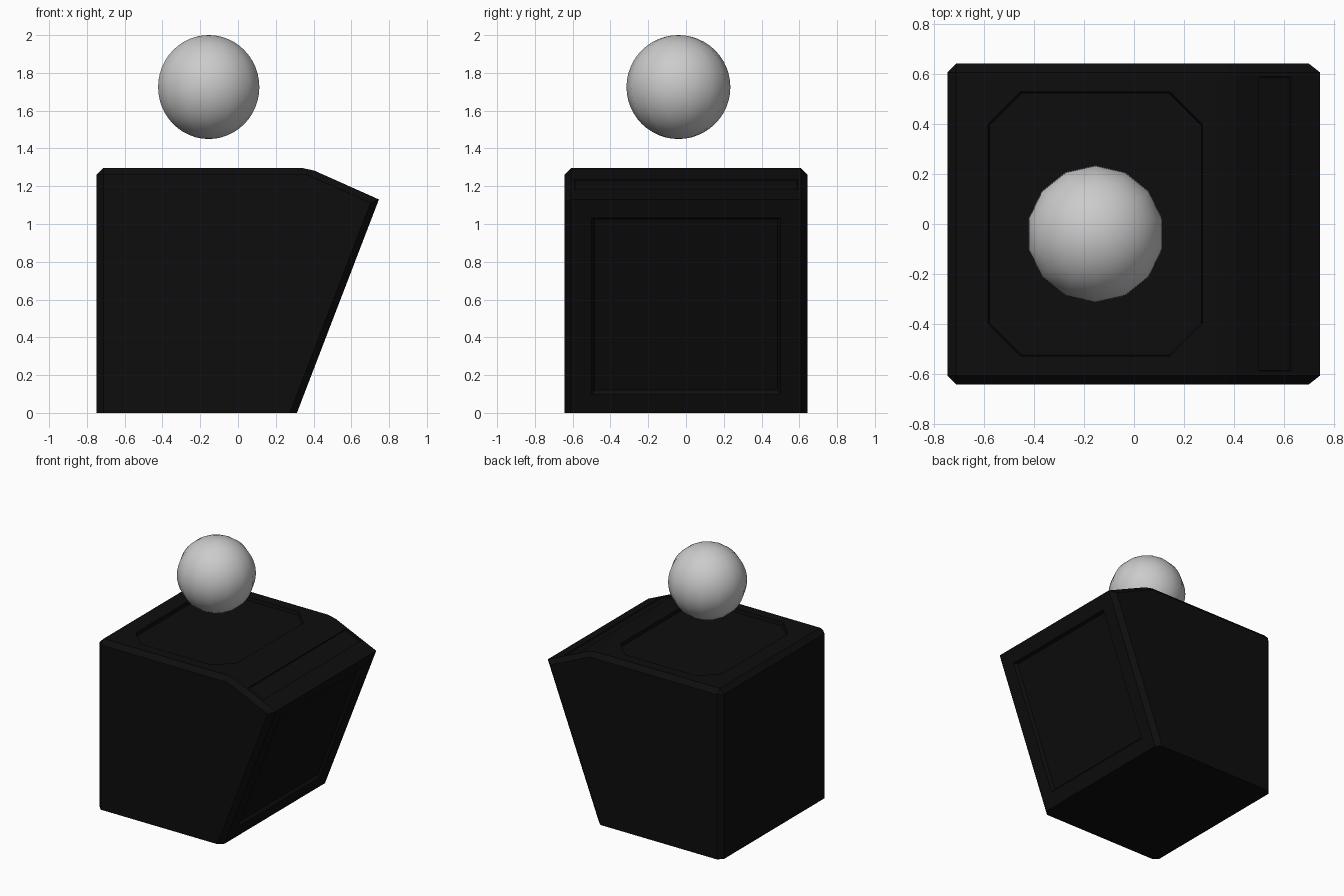
import bpy, bmesh
from mathutils import Vector

if "Cube" in bpy.data.objects:
    bpy.data.objects.remove(bpy.data.objects["Cube"])


def new_object(name, bm):
    bmesh.ops.recalc_face_normals(bm, faces=bm.faces)
    me = bpy.data.meshes.new(name)
    bm.to_mesh(me)
    bm.free()
    ob = bpy.data.objects.new(name, me)
    bpy.context.collection.objects.link(ob)
    return ob


def prism(bm, ring_a, ring_b):
    a = [bm.verts.new(p) for p in ring_a]
    b = [bm.verts.new(p) for p in ring_b]
    bm.faces.new(a)
    bm.faces.new(b[::-1])
    n = len(a)
    for i in range(n):
        bm.faces.new((a[i], b[i], b[(i + 1) % n], a[(i + 1) % n]))


black = bpy.data.materials.new("black")
black.diffuse_color = (0.004, 0.004, 0.004, 1)
black.use_nodes = True
black.node_tree.nodes["Principled BSDF"].inputs["Base Color"].default_value = black.diffuse_color

# Chamfered cabinet body; the base and the nose edge stay sharp
profile = [(-0.748, 0), (0.312, 0), (0.746, 1.13), (0.372, 1.297), (-0.748, 1.297)]
bm = bmesh.new()
prism(bm, [(x, -0.643, z) for x, z in profile], [(x, 0.643, z) for x, z in profile])
edges = []
for e in bm.edges:
    p, q = (v.co for v in e.verts)
    on_base = p.z < 1e-4 and q.z < 1e-4
    on_nose = p.x > 0.74 and q.x > 0.74
    if not on_base and not on_nose:
        edges.append(e)
bmesh.ops.bevel(bm, geom=edges, offset=0.035, offset_type='OFFSET', segments=1,
                affect='EDGES', profile=0.5)
body = new_object("cabinet_body", bm)
body.data.materials.append(black)


# Shallow recess cut into a face: half sizes, corner chamfer, depth, wall slope
def recess(name, center, u, v, hu, hv, chamfer, depth, slope):
    c, u, v = Vector(center), Vector(u).normalized(), Vector(v).normalized()
    n = u.cross(v)

    def ring(grow, h):
        a, b = hu + grow, hv + grow
        k = chamfer
        if k:
            pts = [(a - k, -b), (a, k - b), (a, b - k), (a - k, b),
                   (k - a, b), (-a, b - k), (-a, k - b), (k - a, -b)]
        else:
            pts = [(a, -b), (a, b), (-a, b), (-a, -b)]
        return [c + u * s + v * t + n * h for s, t in pts]

    bm = bmesh.new()
    prism(bm, ring(-slope, -depth), ring(slope, depth))
    cutter = new_object(name, bm)
    cutter.hide_render = True
    mod = body.modifiers.new(name, 'BOOLEAN')
    mod.operation = 'DIFFERENCE'
    mod.solver = 'EXACT'
    mod.object = cutter
    bpy.context.view_layer.objects.active = body
    bpy.ops.object.modifier_apply(modifier=name)
    bpy.data.objects.remove(cutter)


# Top panel, sloped control strip and tilted screen
recess("top_recess", (-0.155, 0, 1.297), (1, 0, 0), (0, 1, 0), 0.43, 0.53, 0.13, 0.025, 0.005)
strip_x = 0.565
strip_z = 1.297 + (1.13 - 1.297) * (strip_x - 0.372) / (0.746 - 0.372)
recess("strip_recess", (strip_x, 0, strip_z), (0.374, 0, -0.167), (0, 1, 0),
       0.07, 0.59, 0, 0.01, 0.002)
recess("screen_recess", (0.529, 0, 0.565), (0, 1, 0), (0.434, 0, 1.13),
       0.5, 0.5, 0, 0.022, 0.015)

# Floating ball
bpy.ops.mesh.primitive_uv_sphere_add(segments=14, ring_count=24, radius=0.275,
                                     location=(-0.155, -0.04, 1.725))
ball = bpy.context.object
ball.name = "ball"
bpy.ops.object.shade_smooth_by_angle()
